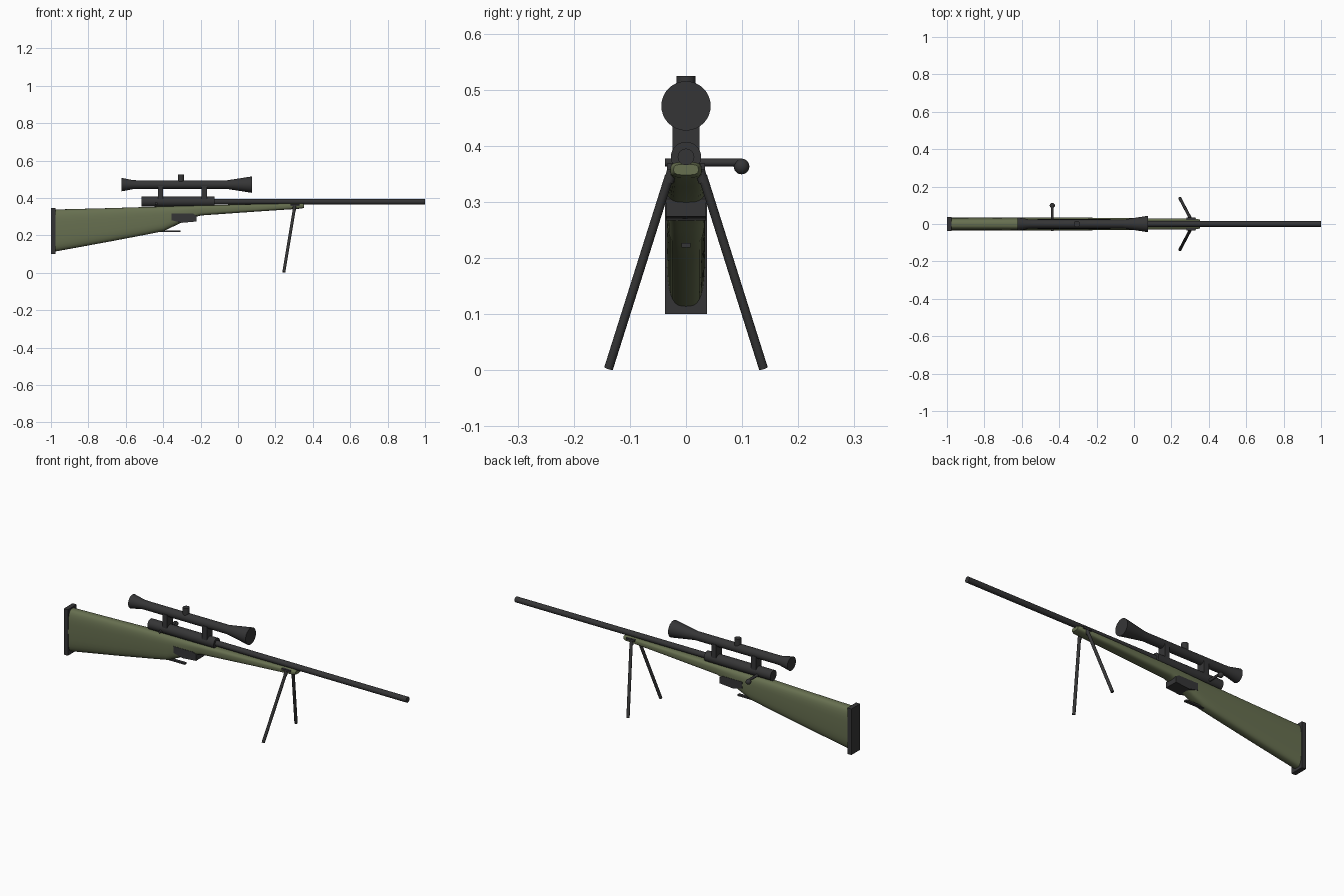
import bpy, bmesh, math
from mathutils import Vector

cube = bpy.data.objects.get("Cube")
if cube:
    bpy.data.objects.remove(cube)


def material(name, rgb):
    m = bpy.data.materials.new(name)
    m.use_nodes = True
    m.diffuse_color = (*rgb, 1)
    m.node_tree.nodes["Principled BSDF"].inputs["Base Color"].default_value = (*rgb, 1)
    return m


OLIVE = material("olive green", (0.135, 0.16, 0.08))
DARK = material("dark grey metal", (0.036, 0.036, 0.037))


def finish(name, bm, mat, smooth=True):
    bmesh.ops.recalc_face_normals(bm, faces=bm.faces)
    mesh = bpy.data.meshes.new(name)
    bm.to_mesh(mesh)
    bm.free()
    mesh.materials.append(mat)
    ob = bpy.data.objects.new(name, mesh)
    bpy.context.collection.objects.link(ob)
    if smooth:
        bpy.ops.object.select_all(action="DESELECT")
        ob.select_set(True)
        bpy.context.view_layer.objects.active = ob
        bpy.ops.object.shade_smooth_by_angle(angle=math.radians(40))
    return ob


def loft(name, rings, mat):
    """Skin a list of closed rings and cap both ends."""
    bm = bmesh.new()
    loops = [[bm.verts.new(p) for p in ring] for ring in rings]
    n = len(loops[0])
    for a, b in zip(loops, loops[1:]):
        for i in range(n):
            j = (i + 1) % n
            bm.faces.new((a[i], a[j], b[j], b[i]))
    bm.faces.new(loops[0])
    bm.faces.new(loops[-1])
    return finish(name, bm, mat)


def turned(name, z, profile, mat=DARK, n=32):
    """Round part along x from (x, radius) pairs."""
    angles = [math.tau * i / n for i in range(n)]
    return loft(name, [[(x, r * math.cos(a), z + r * math.sin(a)) for a in angles]
                       for x, r in profile], mat)


def rod(name, start, end, r, n=16):
    p, q = Vector(start), Vector(end)
    turn = (q - p).to_track_quat("Z", "Y")
    ring = [turn @ Vector((r * math.cos(math.tau * i / n), r * math.sin(math.tau * i / n), 0))
            for i in range(n)]
    return loft(name, [[c + v for v in ring] for c in (p, q)], DARK)


def extrude(name, outline, half):
    """Side outline in x, z widened to +-half in y."""
    return loft(name, [[(x, y, z) for x, z in outline] for y in (-half, half)], DARK)


def box(name, x0, x1, half, z0, z1):
    return extrude(name, [(x0, z0), (x1, z0), (x1, z1), (x0, z1)], half)


# Stock: rounded sections of x, top, bottom, half width
def section(x, top, bottom, half, n=32):
    ring = []
    for i in range(n):
        a = math.tau * i / n
        c, s = math.cos(a), math.sin(a)
        y = half * math.copysign(abs(c) ** 0.62, c)
        z = math.copysign(abs(s) ** 0.62, s)
        ring.append((x, y, (top + bottom) / 2 + z * (top - bottom) / 2))
    return ring


stations = [(-0.98, 0.338, 0.113, 0.034), (-0.7, 0.345, 0.164, 0.034),
            (-0.5, 0.351, 0.202, 0.034), (-0.4, 0.354, 0.222, 0.034),
            (-0.34, 0.356, 0.25, 0.034), (-0.27, 0.358, 0.284, 0.034),
            (-0.2, 0.36, 0.306, 0.033), (0.1, 0.367, 0.327, 0.03),
            (0.34, 0.371, 0.343, 0.028), (0.354, 0.367, 0.348, 0.022)]
loft("stock", [section(*s) for s in stations], OLIVE)
box("butt_pad", -1.0, -0.976, 0.037, 0.1, 0.345)

# Receiver and barrel
turned("receiver", 0.38, [(-0.515, 0.027), (-0.125, 0.027)])
turned("barrel", 0.38, [(-0.13, 0.0148), (1.0, 0.0148)])

# Scope, its dial and mounts
turned("scope", 0.471, [(-0.622, 0.036), (-0.56, 0.024), (-0.535, 0.023),
                        (-0.06, 0.023), (-0.02, 0.029), (0.075, 0.044)])
rod("scope_dial", (-0.305, 0, 0.471), (-0.305, 0, 0.524), 0.017, 24)
for label, x in (("rear", -0.415), ("front", -0.18)):
    box(label + "_scope_mount", x - 0.014, x + 0.014, 0.024, 0.385, 0.465)

# Bolt handle
rod("bolt_handle", (-0.437, -0.037, 0.37), (-0.437, 0.098, 0.37), 0.007)
bm = bmesh.new()
bmesh.ops.create_uvsphere(bm, u_segments=20, v_segments=12, radius=0.014)
bmesh.ops.translate(bm, verts=bm.verts, vec=(-0.437, 0.099, 0.363))
finish("bolt_knob", bm, DARK)

# Magazine and trigger
extrude("magazine", [(-0.355, 0.28), (-0.3, 0.267), (-0.222, 0.274),
                     (-0.222, 0.305), (-0.24, 0.316), (-0.355, 0.316)], 0.0355)
box("trigger", -0.42, -0.308, 0.008, 0.219, 0.227)

# Bipod
box("bipod_clamp", 0.28, 0.33, 0.034, 0.358, 0.368)
for side, s in (("left", 1), ("right", -1)):
    rod(side + "_bipod_leg", (0.302, s * 0.03, 0.345), (0.245, s * 0.138, 0.003), 0.008)
    rod(side + "_bipod_hinge", (0.303, s * 0.022, 0.366), (0.3, s * 0.031, 0.335), 0.009)
